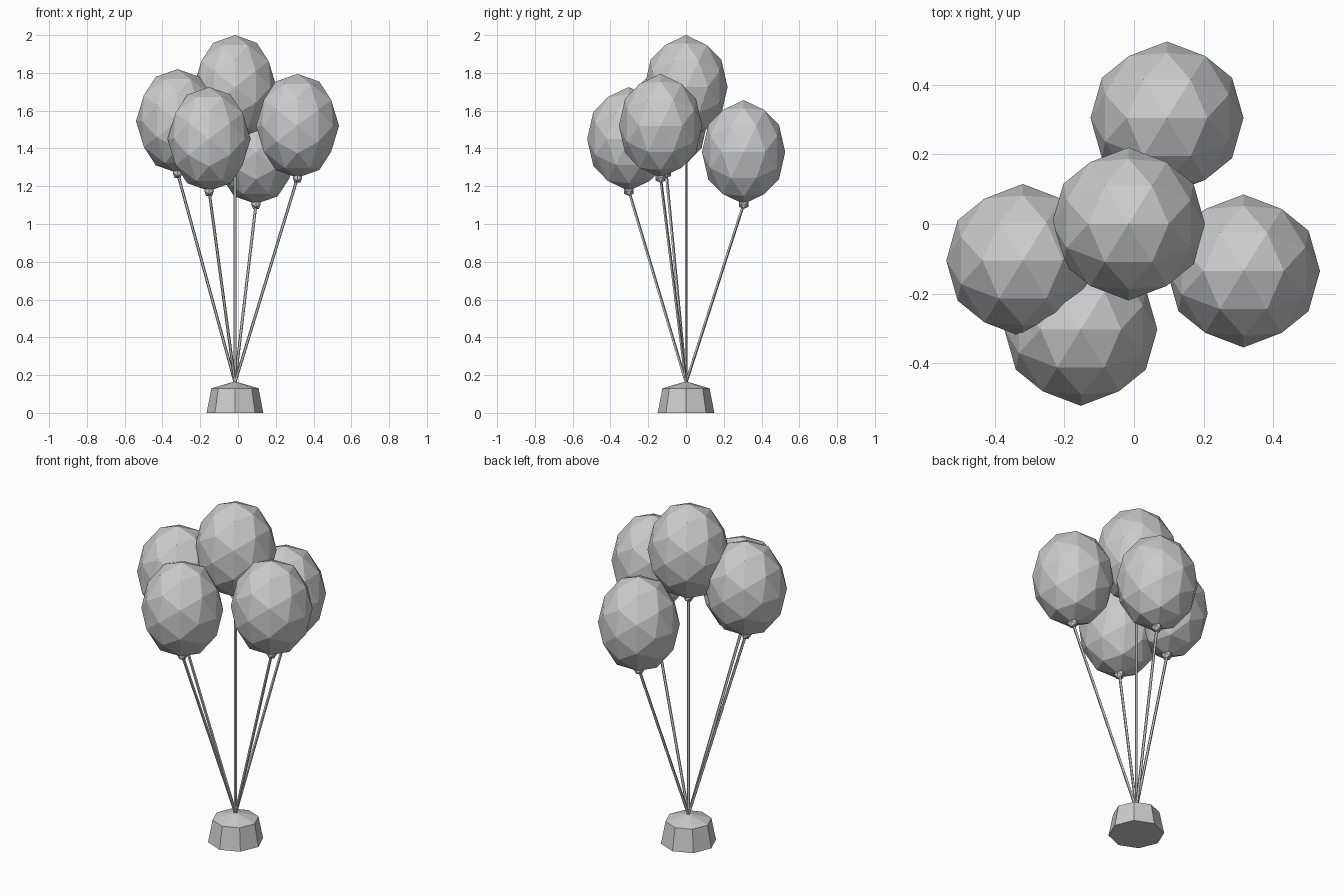
import bpy
import bmesh
import math
from mathutils import Matrix, Vector

cube = bpy.data.objects.get("Cube")
if cube:
    bpy.data.objects.remove(cube, do_unlink=True)

grey = bpy.data.materials.new("plain grey")
grey.use_nodes = True
color = (0.6, 0.6, 0.6, 1)
grey.diffuse_color = color
grey.node_tree.nodes["Principled BSDF"].inputs["Base Color"].default_value = color

# Turns a faceted ball so that the middle of an edge lies on top
EDGE_UP = Matrix.Rotation(-math.atan(0.618034), 4, "Y")
RADIUS, HALF_HEIGHT = 0.22, 0.275
TIE_POINT = Vector((-0.016, 0, 0.16))


def add_object(name, bm):
    bmesh.ops.recalc_face_normals(bm, faces=bm.faces)
    mesh = bpy.data.meshes.new(name)
    bm.to_mesh(mesh)
    bm.free()
    mesh.materials.append(grey)
    obj = bpy.data.objects.new(name, mesh)
    bpy.context.collection.objects.link(obj)
    return obj


def faceted_ball(name, center, size, detail):
    bm = bmesh.new()
    bmesh.ops.create_icosphere(bm, subdivisions=detail, radius=1)
    bm.transform(Matrix.Translation(center) @ Matrix.Diagonal((*size, 1)) @ EDGE_UP)
    return add_object(name, bm)


def cone(name, start, end, r1, r2, sides):
    bm = bmesh.new()
    axis = end - start
    bmesh.ops.create_cone(bm, cap_ends=True, segments=sides, radius1=r1,
                          radius2=r2, depth=axis.length)
    turn = Vector((0, 0, 1)).rotation_difference(axis).to_matrix().to_4x4()
    bm.transform(Matrix.Translation((start + end) / 2) @ turn)
    return add_object(name, bm)


# Balloons, each with a knot and a string
balloons = {
    "center": (-0.016, 0, 1.725),
    "left": (0.315, -0.135, 1.52),
    "right": (-0.32, -0.105, 1.545),
    "front": (-0.153, -0.303, 1.45),
    "back": (0.095, 0.305, 1.381),
}
for place, center in balloons.items():
    center = Vector(center)
    knot = center - Vector((0, 0, HALF_HEIGHT))
    faceted_ball(place + "_balloon", center, (RADIUS, RADIUS, HALF_HEIGHT), 2)
    faceted_ball(place + "_knot", knot, (0.03, 0.03, 0.03), 1)
    cone(place + "_string", TIE_POINT, knot, 0.008, 0.008, 5)

# Weight: tapered eight-sided block with a low pointed cap
foot = Vector((TIE_POINT.x, 0, 0))
rim = foot + Vector((0, 0, 0.13))
cone("weight_block", foot, rim, 0.15, 0.125, 8)
cone("weight_cap", rim, foot + Vector((0, 0, 0.167)), 0.125, 0, 8)
